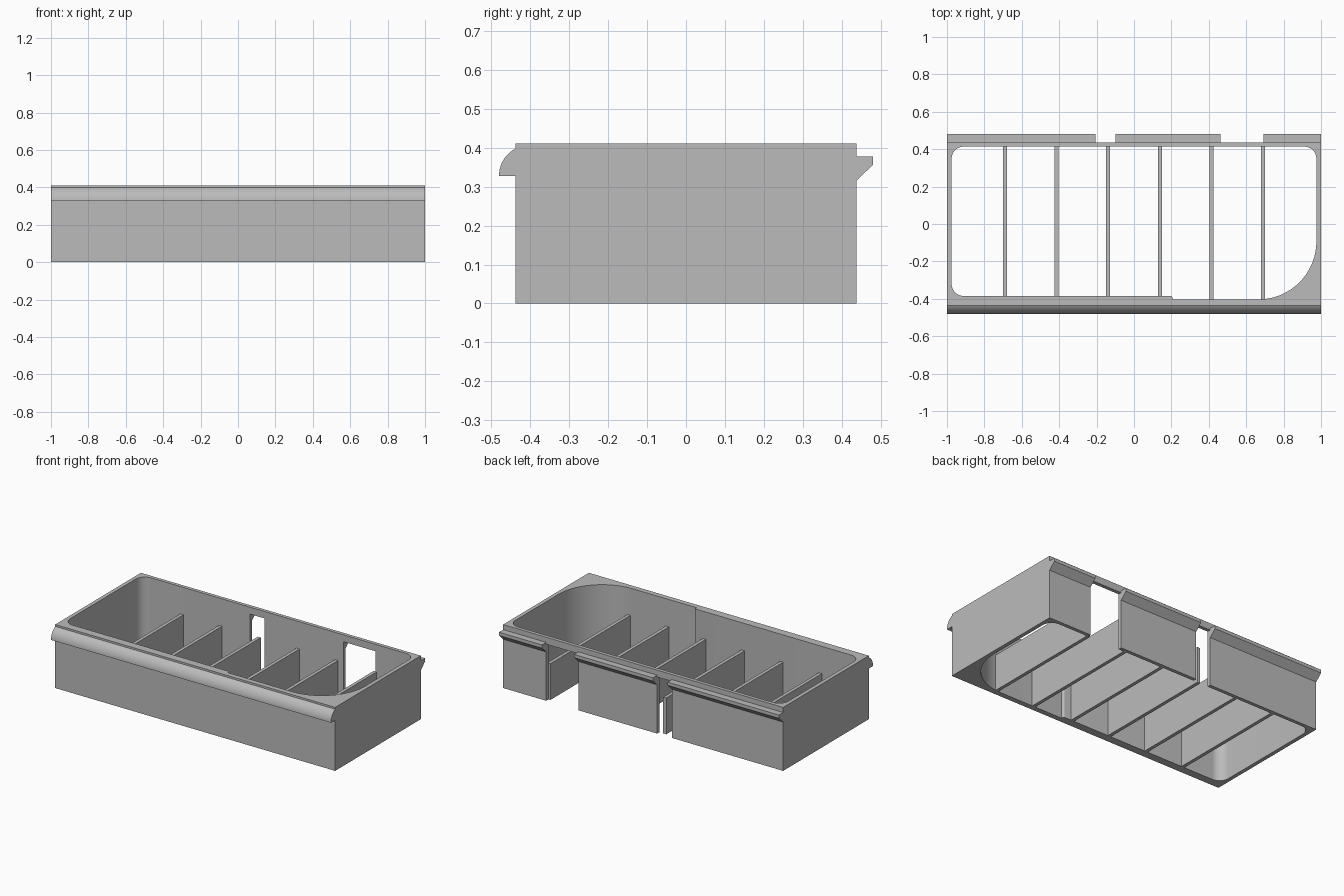
import bpy
import bmesh
from math import cos, sin, radians
from mathutils import Vector

default = bpy.data.objects.get("Cube")
if default:
    bpy.data.objects.remove(default, do_unlink=True)

grey = bpy.data.materials.new("plain_grey")
grey.use_nodes = True
colour = (0.5, 0.5, 0.5, 1)
grey.diffuse_color = colour
grey.node_tree.nodes["Principled BSDF"].inputs["Base Color"].default_value = colour


def arc(cx, cy, r, start, end, steps=12):
    angles = [radians(start + (end - start) * i / steps) for i in range(steps + 1)]
    return [(cx + r * cos(a), cy + r * sin(a)) for a in angles]


def prism(name, points, low, high, along="z"):
    """Extrude a flat outline: (x, y) along z, or (y, z) along x."""
    bm = bmesh.new()
    place = (lambda p: (p[0], p[1], low)) if along == "z" else (lambda p: (low, p[0], p[1]))
    face = bm.faces.new([bm.verts.new(place(p)) for p in points])
    new = bmesh.ops.extrude_face_region(bm, geom=[face])["geom"]
    offset = Vector((0, 0, high - low) if along == "z" else (high - low, 0, 0))
    bmesh.ops.translate(bm, vec=offset, verts=[v for v in new if isinstance(v, bmesh.types.BMVert)])
    bmesh.ops.recalc_face_normals(bm, faces=bm.faces)
    mesh = bpy.data.meshes.new(name)
    bm.to_mesh(mesh)
    bm.free()
    mesh.materials.append(grey)
    obj = bpy.data.objects.new(name, mesh)
    bpy.context.collection.objects.link(obj)
    return obj


def box(name, x0, x1, y0, y1, z0, z1):
    return prism(name, [(x0, y0), (x1, y0), (x1, y1), (x0, y1)], z0, z1)


def select_only(obj):
    bpy.ops.object.select_all(action="DESELECT")
    obj.select_set(True)
    bpy.context.view_layer.objects.active = obj


def cut(target, cutter):
    cutter.hide_render = True
    mod = target.modifiers.new("cut", "BOOLEAN")
    mod.operation = "DIFFERENCE"
    mod.solver = "EXACT"
    mod.object = cutter
    select_only(target)
    bpy.ops.object.modifier_apply(modifier=mod.name)
    bpy.data.objects.remove(cutter, do_unlink=True)


def smooth(obj):
    select_only(obj)
    bpy.ops.object.shade_smooth_by_angle(angle=radians(30))


HEIGHT = 0.41
DEPTH = 0.437           # half depth of the tray body
INNER_X, BACK_Y = 0.975, 0.414
FRONT_Y, THIN_FRONT_Y = -0.385, -0.403
SMALL, LARGE = 0.065, 0.31

# Open-bottomed tray wall, with one large inner corner and a step in the front wall
walls = box("tray_walls", -1, 1, -DEPTH, DEPTH, 0, HEIGHT)
inside = (
    arc(-INNER_X + SMALL, FRONT_Y + SMALL, SMALL, 180, 270)
    + arc(0.195, FRONT_Y - 0.012, 0.012, 90, 0, 4)
    + [(0.207, THIN_FRONT_Y)]
    + arc(INNER_X - LARGE, THIN_FRONT_Y + LARGE, LARGE, 270, 360, 24)
    + arc(INNER_X - SMALL, BACK_Y - SMALL, SMALL, 0, 90)
    + arc(-INNER_X + SMALL, BACK_Y - SMALL, SMALL, 90, 180)
)
cut(walls, prism("inside_cutter", inside, -0.1, HEIGHT + 0.1))

# Openings in the back wall, leaving a bridge at the rim
gaps = [(-0.205, -0.1), (0.463, 0.693)]
for x0, x1 in gaps:
    cut(walls, box("gap_cutter", x0, x1, 0.38, 0.5, -0.1, 0.365))
smooth(walls)

# Rounded lip along the front
lip_profile = arc(-0.4, 0.327, 0.08, 180, 117.5, 14) + [(-DEPTH, 0.327)]
smooth(prism("front_lip", lip_profile, -1, 1, "x"))

# Wedge-shaped hooks along the back, broken at the openings
hook_profile = [(DEPTH, 0.315), (0.48, 0.356), (0.48, 0.377), (DEPTH, 0.377)]
ends = [-1] + [x for gap in gaps for x in gap] + [1]
for i in range(0, len(ends), 2):
    prism(f"back_hook_{i // 2 + 1}", hook_profile, ends[i], ends[i + 1], "x")

# Low dividers
for i in range(6):
    x = -0.69 + 0.276 * i
    box(f"divider_{i + 1}", x - 0.011, x + 0.011, THIN_FRONT_Y - 0.005, BACK_Y, 0, 0.234)
